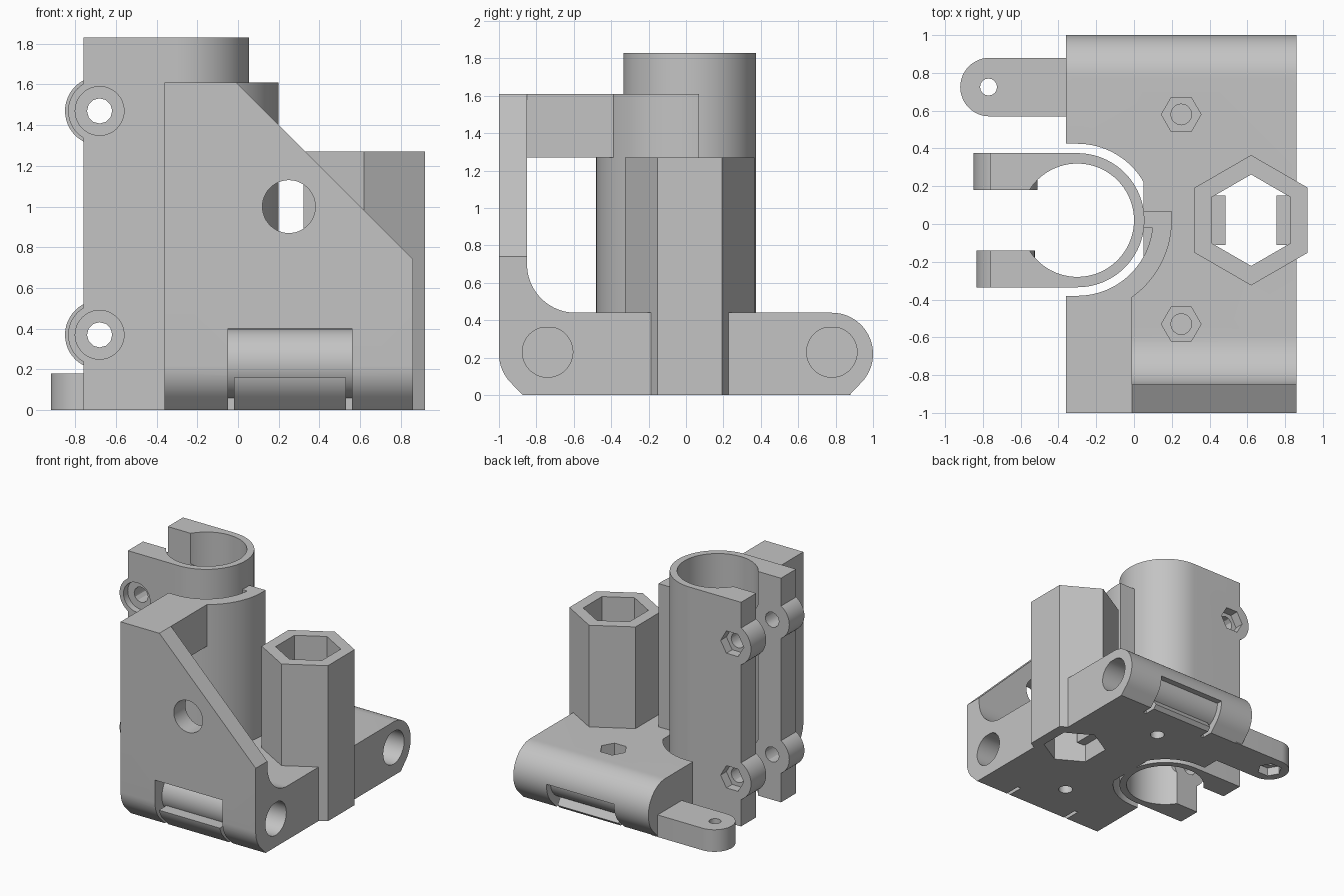
import bpy, bmesh
from math import sin, cos, radians

cube = bpy.data.objects.get("Cube")
if cube:
    bpy.data.objects.remove(cube)

grey = bpy.data.materials.new("plain grey")
grey.use_nodes = True
colour = (0.55, 0.55, 0.55, 1)
grey.diffuse_color = colour
grey.node_tree.nodes["Principled BSDF"].inputs["Base Color"].default_value = colour


def arc(cx, cy, r, a0=0, a1=360, n=48):
    """Points along an arc; a full turn drops its repeated end."""
    last = n if abs(a1 - a0) == 360 else n + 1
    angles = [radians(a0 + (a1 - a0) * i / n) for i in range(last)]
    return [(cx + r * cos(a), cy + r * sin(a)) for a in angles]


def hexagon(cx, cy, r, turn=0):
    return arc(cx, cy, r, turn, turn + 360, 6)


def rect(x0, x1, y0, y1):
    return [(x0, y0), (x1, y0), (x1, y1), (x0, y1)]


def prism(name, pts, axis, lo, hi):
    """Extrude a flat outline along an axis."""
    place = {"x": lambda p, d: (d, p[0], p[1]),
             "y": lambda p, d: (p[0], d, p[1]),
             "z": lambda p, d: (p[0], p[1], d)}[axis]
    bm = bmesh.new()
    rings = [[bm.verts.new(place(p, d)) for p in pts] for d in (lo, hi)]
    bm.faces.new(rings[0])
    bm.faces.new(rings[1][::-1])
    for i in range(len(pts)):
        j = (i + 1) % len(pts)
        bm.faces.new((rings[0][i], rings[0][j], rings[1][j], rings[1][i]))
    bmesh.ops.recalc_face_normals(bm, faces=bm.faces)
    mesh = bpy.data.meshes.new(name)
    bm.to_mesh(mesh)
    bm.free()
    mesh.materials.append(grey)
    ob = bpy.data.objects.new(name, mesh)
    bpy.context.collection.objects.link(ob)
    return ob


def combine(ob, *shapes, mode="DIFFERENCE"):
    """Cut or join prisms into an object and bake the result."""
    for axis, pts, lo, hi in shapes:
        tool = prism("cutter", pts, axis, lo, hi)
        tool.hide_render = True
        mod = ob.modifiers.new("bool", "BOOLEAN")
        mod.operation, mod.solver, mod.object = mode, "EXACT", tool
        bpy.context.view_layer.update()
        graph = bpy.context.evaluated_depsgraph_get()
        mesh = bpy.data.meshes.new_from_object(ob.evaluated_get(graph))
        ob.modifiers.clear()
        ob.data = mesh
        bpy.data.objects.remove(tool)
    return ob


LEFT, RIGHT = -0.36, 0.86
TUBE = (-0.30, 0.02)
SOCKET = (0.62, 0.02)

# Base block: rounded rod housings, chamfered bottom, fillet up to the plate
profile = ([(-0.872, 0), (0.872, 0)] + arc(0.78, 0.22, 0.22, -45, 90, 24)
           + arc(-0.59, 0.70, 0.26, 270, 180, 24) + [(-1, 0.70)]
           + arc(-0.78, 0.22, 0.22, 180, 225, 10))
base = prism("base_block", profile, "x", LEFT, RIGHT)
clearance = ([(-0.6, -0.38)] + [(min(x, 0.05), y) for x, y in arc(*TUBE, 0.405, -90, 90)
             if x < 0.05 or abs(y - 0.02) > 0.19] + [(-0.6, 0.425)])
socket_hole = hexagon(*SOCKET, 0.242, 30)
combine(base, ("z", clearance, -0.1, 1), ("z", socket_hole, -0.1, 1))

# Rod bores with a flattened top
for y in (-0.74, 0.78):
    bore = [(p, min(z, 0.36)) for p, z in arc(y, 0.23, 0.135)]
    combine(base, ("x", bore, -0.28, 1))

# Strap windows and thin strap slits around both rod housings
window = arc(-0.74, 0.23, 0.17, 90, 204, 20) + [(-1.1, 0.16), (-1.1, 0.40)]
combine(base, ("x", window, -0.05, 0.56))
rear_window = arc(0.78, 0.23, 0.17, 0, -60, 16) + [(0.95, -0.05), (1.1, -0.05), (1.1, 0.23)]
combine(base, ("x", rear_window, -0.02, 0.53))
for x in (-0.05, 0.53):
    front_slit = arc(-0.74, 0.23, 0.17, 200, 270, 12) + [(-0.74, -0.1), (-1.1, -0.1), (-1.1, 0.17)]
    rear_slit = arc(0.78, 0.23, 0.17, 0, -90, 12) + [(0.78, -0.1), (1.1, -0.1), (1.1, 0.23)]
    combine(base, ("x", front_slit, x, x + 0.03), ("x", rear_slit, x, x + 0.03))

# Nut recesses and screw holes in the base
for y in (-0.53, 0.58):
    combine(base, ("z", hexagon(0.25, y, 0.105), 0.34, 0.6),
            ("z", arc(0.25, y, 0.055, n=16), 0.28, 0.5),
            ("z", arc(0.25, y, 0.055, n=16), -0.1, 0.26))

# Front plate with sloped edge and round hole
plate = prism("front_plate", [(LEFT, 0.68), (RIGHT, 0.68), (RIGHT, 0.74), (-0.01, 1.61),
                              (LEFT, 1.61)], "y", -1, -0.85)
combine(plate, ("y", arc(0.25, 1.0, 0.13), -1.2, -0.6))

# Bridge from the plate to the curved wall
prism("top_bridge", rect(LEFT, -0.01, -0.86, -0.385), "z", 1.27, 1.61)

# Curved wall around the tube, and the web that ties them together
wall = ([(LEFT, -0.38)] + arc(*TUBE, 0.40, -90, 7) + arc(*TUBE, 0.50, 5.7, -90)
        + [(LEFT, -0.48)])
prism("curved_wall", wall, "z", 0.42, 1.61)
prism("tube_web", rect(0.035, 0.12, -0.02, 0.07), "z", 0.0, 1.61)

# Hexagonal socket with inner ledges
socket = prism("hex_socket", hexagon(*SOCKET, 0.345, 30), "z", 0, 1.27)
combine(socket, ("z", socket_hole, -0.1, 1.5))
for side, x in (("left", 0.755), ("right", 0.40)):
    prism(side + "_socket_ledge", rect(x, x + 0.085, -0.11, 0.15), "z", 0.15, 0.3)

# Split clamp tube with two straight jaws
outline = ([(-0.76, -0.335)] + arc(*TUBE, 0.355, -90, 90) + [(-0.76, 0.375), (-0.76, 0.18)]
           + arc(*TUBE, 0.30, 147.8, -147.8, 60) + [(-0.76, -0.14)])
clamp = prism("clamp_tube", outline, "z", 0, 1.83)
BOLT_X = -0.68
for z in (0.37, 1.47):
    lug = arc(BOLT_X, z, 0.17)
    combine(clamp, ("y", arc(BOLT_X, z, 0.155), -0.335, -0.14), ("y", lug, 0.18, 0.375), mode="UNION")
    combine(clamp, ("y", arc(BOLT_X, z, 0.062, n=12), -1, 1),
            ("y", arc(BOLT_X, z, 0.12), -1, -0.28),
            ("y", hexagon(BOLT_X, z, 0.105), 0.30, 1))

# Side tab with screw hole and nut recess underneath
tab = prism("side_tab", [(-0.3, 0.57), (-0.3, 0.88)] + arc(-0.765, 0.725, 0.155, 90, 270, 24),
            "z", 0, 0.18)
combine(tab, ("z", arc(-0.77, 0.725, 0.045, n=16), -0.1, 0.5),
        ("z", hexagon(-0.77, 0.725, 0.095), -0.1, 0.07))

# Smooth the round surfaces, keep the corners crisp
bpy.ops.object.select_all(action="DESELECT")
for ob in bpy.context.scene.objects:
    if ob.type == "MESH" and grey.name in ob.data.materials:
        ob.select_set(True)
        bpy.context.view_layer.objects.active = ob
bpy.ops.object.shade_smooth_by_angle(angle=radians(30))
